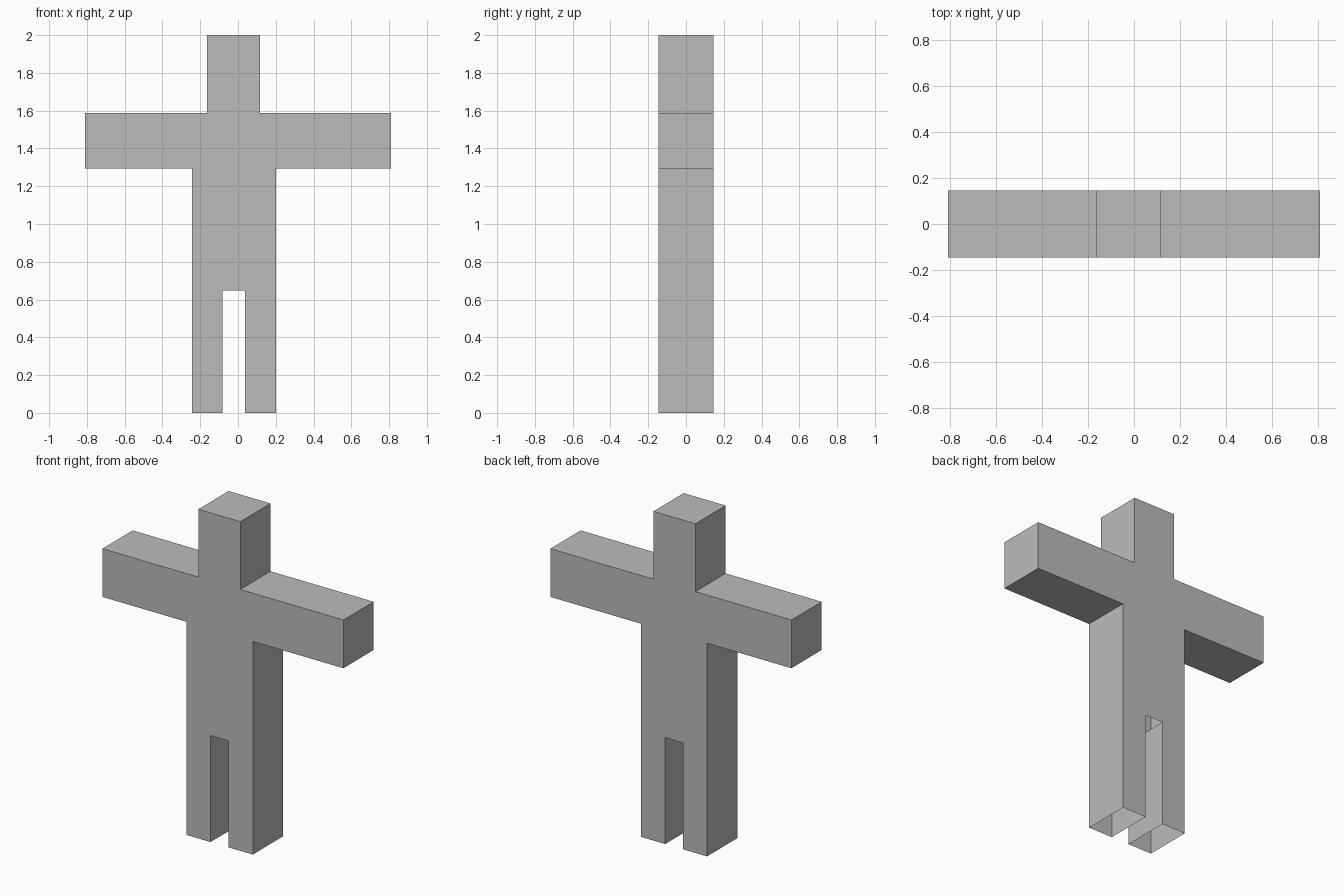
import bpy
import bmesh

if "Cube" in bpy.data.objects:
    bpy.data.objects.remove(bpy.data.objects["Cube"])

DEPTH = 0.29

# Flat outline of the standing figure, in x and z
OUTLINE = [
    (-0.243, 0), (-0.083, 0), (-0.083, 0.647), (0.038, 0.647), (0.038, 0), (0.201, 0),
    (0.201, 1.295), (0.81, 1.295), (0.81, 1.588), (0.117, 1.588),
    (0.117, 2), (-0.165, 2),
    (-0.165, 1.588), (-0.81, 1.588), (-0.81, 1.295), (-0.243, 1.295),
]

grey = bpy.data.materials.new("plain_grey")
grey.diffuse_color = (0.5, 0.5, 0.5, 1)
grey.use_nodes = True
grey.node_tree.nodes["Principled BSDF"].inputs["Base Color"].default_value = grey.diffuse_color

# Extrude the outline from front to back
bm = bmesh.new()
front = bm.faces.new([bm.verts.new((x, -DEPTH / 2, z)) for x, z in OUTLINE])
back = bmesh.ops.extrude_face_region(bm, geom=[front], use_keep_orig=True)
moved = [v for v in back["geom"] if isinstance(v, bmesh.types.BMVert)]
bmesh.ops.translate(bm, verts=moved, vec=(0, DEPTH, 0))
bmesh.ops.recalc_face_normals(bm, faces=bm.faces[:])

# The shell is open under the feet and between the legs
bm.normal_update()
openings = [f for f in bm.faces if f.normal.z < -0.9 and f.calc_center_median().z < 0.7]
bmesh.ops.delete(bm, geom=openings, context="FACES")

mesh = bpy.data.meshes.new("figure_body")
bm.to_mesh(mesh)
bm.free()
mesh.materials.append(grey)
body = bpy.data.objects.new("figure_body", mesh)
bpy.context.collection.objects.link(body)
